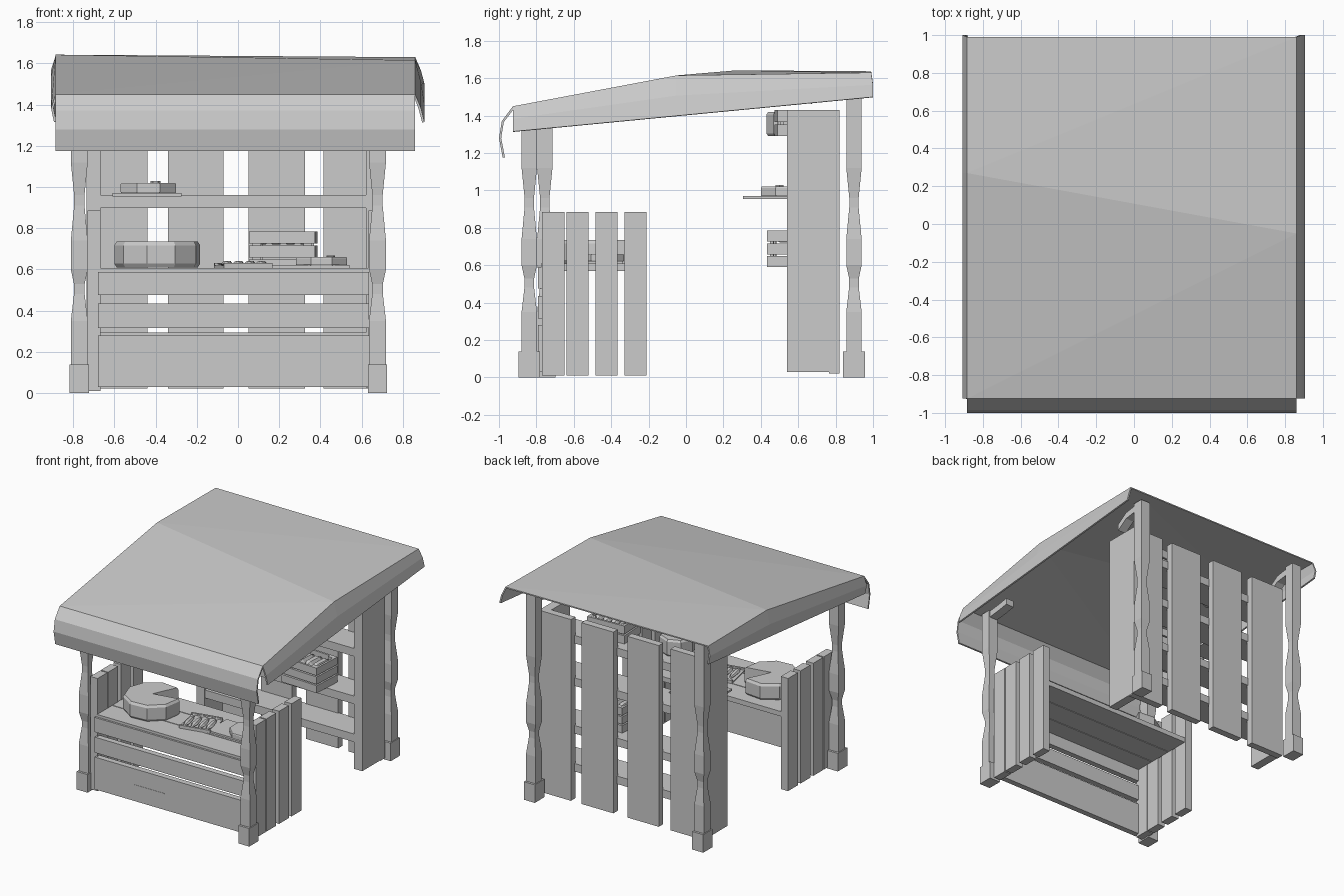
import bpy, bmesh, math
from mathutils import Vector, Matrix

if "Cube" in bpy.data.objects:
    bpy.data.objects.remove(bpy.data.objects["Cube"])


def mesh(name, verts, faces, fix=True):
    me = bpy.data.meshes.new(name)
    me.from_pydata(verts, [], faces)
    if fix:
        bm = bmesh.new()
        bm.from_mesh(me)
        bmesh.ops.recalc_face_normals(bm, faces=bm.faces)
        bm.to_mesh(me)
        bm.free()
    ob = bpy.data.objects.new(name, me)
    bpy.context.collection.objects.link(ob)
    return ob


def loft(name, rings):
    """Closed solid through a list of equal-length point rings."""
    n = len(rings[0])
    faces = [tuple(range(n)), tuple(range((len(rings) - 1) * n, len(rings) * n))]
    for i in range(len(rings) - 1):
        for j in range(n):
            k = (j + 1) % n
            faces.append((i * n + j, i * n + k, (i + 1) * n + k, (i + 1) * n + j))
    return mesh(name, [p for r in rings for p in r], faces)


def rect(cx, cy, z, hx, hy):
    return [(cx - hx, cy - hy, z), (cx + hx, cy - hy, z), (cx + hx, cy + hy, z), (cx - hx, cy + hy, z)]


def box(name, x0, x1, y0, y1, z0, z1):
    args = ((x0 + x1) / 2, (y0 + y1) / 2)
    h = ((x1 - x0) / 2, (y1 - y0) / 2)
    return loft(name, [rect(*args, z0, *h), rect(*args, z1, *h)])


def spin(objs, cx, cy, deg):
    """Turn parts about a vertical line."""
    m = Matrix.Translation((cx, cy, 0)) @ Matrix.Rotation(math.radians(deg), 4, 'Z') @ Matrix.Translation((-cx, -cy, 0))
    for o in objs:
        o.data.transform(m)


def wheel(name, cx, cy, z0, z1, r, a0=0, a1=360, n=8, bevel=0.01):
    """Low-poly cheese wheel, with a wedge missing when the sweep is under 360."""
    def ring(rad, z):
        full = a1 - a0 == 360
        pts = [] if full else [(cx, cy, z)]
        for i in range(n if full else n + 1):
            a = math.radians(a0 + (a1 - a0) * i / n)
            pts.append((cx + rad * math.cos(a), cy + rad * math.sin(a), z))
        return pts
    return loft(name, [ring(r - bevel, z0), ring(r, z0 + bevel * 1.5), ring(r, z1 - bevel * 1.5), ring(r - bevel, z1)])


# --- Cloth roof: uneven ridge, hanging sides and a curled front flap ---
rows = [(-0.925, 1.45, -0.925, 1.45), (0.27, 1.642, -0.05, 1.615), (0.99, 1.637, 0.99, 1.63)]
verts = []
for i, (yl, zl, yr, zr) in enumerate(rows):
    yl2, yr2 = (1.0, 1.0) if i == 2 else (yl, yr)
    bl, br = (1.315 + 0.096 * (y + 0.925) for y in (yl2, yr2))
    verts += [(-0.893, yl2, bl), (-0.907, yl2, (bl + zl) / 2), (-0.885, yl, zl),
              (0.86, yr, zr), (0.888, yr2, (br + zr) / 2), (0.905, yr2, br)]
faces = []
for i in range(2):
    for j in range(5):
        a, b, c, d = i * 6 + j, i * 6 + j + 1, i * 6 + j + 7, i * 6 + j + 6
        faces += [(a, b, c), (a, c, d)] if j == 2 else [(a, b, c, d)]
roof = mesh("roof_cloth", verts, faces, False)
flap_profile = [(-0.98, 1.175), (-1.0, 1.28), (-0.985, 1.37), (-0.925, 1.45)]
flap = mesh("roof_front_flap", [(x, y, z) for y, z in flap_profile for x in (-0.885, 0.86)],
            [(2 * i, 2 * i + 1, 2 * i + 3, 2 * i + 2) for i in range(3)], False)
for o in (roof, flap):
    s = o.modifiers.new("thickness", 'SOLIDIFY')
    s.thickness = 0.012
    s.offset = -1

# --- Carved posts with square feet and inward roof arms ---
profile = [(0.13, .041), (0.35, .041), (0.48, .026), (0.53, .026), (0.60, .041),
           (0.74, .041), (0.91, .025), (0.96, .025), (1.12, .041)]
for name, x, y, top in (("front_left", -0.77, -0.755, 1.45), ("front_right", 0.677, -0.838, 1.43),
                        ("back_left", -0.77, 0.898, 1.60), ("back_right", 0.677, 0.898, 1.60)):
    loft(name + "_post", [rect(x, y, z, w, w) for z, w in profile + [(top, .041)]])
    box(name + "_post_foot", x - 0.047, x + 0.047, y - 0.058, y + 0.058, 0, 0.14)
    d = 1 if y < 0 else -1
    path = [(0, -0.01), (0.14, 0.005 if d > 0 else -0.03), (0.23, 0.02 if d > 0 else -0.09)]
    loft(name + "_roof_arm", [[(x + u, y + d * p, top + q + v) for u, v in
                               ((-.035, -.05), (.035, -.05), (.035, 0), (-.035, 0))] for p, q in path])

# --- Counter: front boards, top boards, side boards ---
for i, (z0, z1) in enumerate(((0.03, 0.28), (0.315, 0.435), (0.475, 0.588))):
    box(f"counter_front_board_{i}", -0.68, 0.636, -0.79, -0.745, z0, z1)
box("counter_board_crack", -0.34, -0.08, -0.792, -0.788, 0.152, 0.158)
for i in range(3):
    y = -0.775 + i * 0.188
    box(f"counter_top_board_{i}", -0.672, 0.642, y, y + 0.182, 0.57, 0.608)
for i, (y0, y1) in enumerate(((-0.77, -0.65), (-0.64, -0.52), (-0.483, -0.365), (-0.33, -0.21))):
    box(f"counter_left_board_{i}", -0.73, -0.668, y0, y1, 0.01, 0.885)
    box(f"counter_right_board_{i}", 0.632, 0.692, y0, y1, 0.01, 0.885)

# --- Back shelf unit ---
box("shelf_left_panel", -0.735, -0.667, 0.54, 0.815, 0.028, 1.43)
box("shelf_right_panel", 0.62, 0.69, 0.54, 0.815, 0.028, 1.43)
for i, (x0, x1) in enumerate(((-0.733, -0.44), (-0.34, -0.07), (0.05, 0.325), (0.415, 0.688))):
    box(f"back_board_{i}", x0, x1, 0.765, 0.82, 0.022, 1.43)
for i, z in enumerate((0.295, 0.59, 0.96, 1.29)):
    box(f"shelf_{i}", -0.668, 0.64, 0.545, 0.775, z - 0.062, z)


# --- Slatted crate with loaves standing in it ---
def crate(name, x0, x1, y0, y1, z0, z1, n, deg):
    t, h = 0.016, (z1 - z0) / n
    parts = [box(name + "_floor", x0 + t, x1 - t, y0 + t, y1 - t, z0, z0 + t)]
    for i in range(n):
        a, b = z0 + i * h, z0 + (i + 0.85) * h
        for s, (p, q) in enumerate(((y0, y0 + t), (y1 - t, y1))):
            parts.append(box(f"{name}_long_slat_{i}_{s}", x0, x1, p, q, a, b))
        for s, (p, q) in enumerate(((x0, x0 + t), (x1 - t, x1))):
            parts.append(box(f"{name}_end_slat_{i}_{s}", p, q, y0 + t, y1 - t, a, b))
    for p in (x0 + t, x1 - 0.04 - t):
        for q in (y0 + t, y1 - 0.02 - t):
            parts.append(box(name + "_corner", p, p + 0.04, q, q + 0.02, z0, z1 - 0.01))
    for i in range(4):
        x = x0 + (x1 - x0) * (i + 0.8) / 4.6
        y = (y0 + y1) / 2
        parts.append(loft(f"{name}_loaf_{i}", [
            [(x + w * math.cos(k * math.pi / 3), y + u, z1 - 0.045 + w * math.sin(k * math.pi / 3))
             for k in range(6)] for u, w in ((-0.09, .012), (-0.05, .034), (0.05, .034), (0.09, .012))]))
    spin(parts, (x0 + x1) / 2, (y0 + y1) / 2, deg)


crate("shelf_crate", 0.06, 0.38, 0.44, 0.68, 0.59, 0.795, 3, -3)
crate("top_crate", 0.05, 0.36, 0.48, 0.70, 1.29, 1.44, 2, 3)

# --- Cheeses and boards ---
wheel("counter_cheese", -0.39, -0.49, 0.61, 0.735, 0.21, 65, 370, 8, 0.012)
box("shelf_cheese_board", -0.61, -0.275, 0.305, 0.60, 0.955, 0.97)
wheel("shelf_cheese", -0.435, 0.535, 0.97, 1.02, 0.145, 22.5, 382.5, 8, 0.004)
wheel("shelf_cheese_knob", -0.40, 0.50, 1.018, 1.03, 0.025, n=6, bevel=0.003)
wheel("top_shelf_cheese", -0.32, 0.56, 1.29, 1.42, 0.13, n=8)
box("counter_cutting_board", 0.14, 0.54, -0.57, -0.34, 0.606, 0.622)
wheel("counter_small_cheese", 0.405, -0.455, 0.62, 0.66, 0.135, 22.5, 382.5, 8, 0.004)
wheel("counter_small_cheese_knob", 0.45, -0.46, 0.658, 0.668, 0.022, n=6, bevel=0.003)

# --- Tray of fish on the counter ---
cx, cy = 0.025, -0.49
tray = [box("fish_tray", cx - .12, cx + .12, cy - .11, cy + .11, 0.606, 0.618)]
for s in (-1, 1):
    tray.append(box("fish_tray_rim", cx - .12, cx + .12, cy + s * .11 - .008, cy + s * .11 + .008, 0.606, 0.632))
for i in range(4):
    x = cx - 0.085 + i * 0.057
    tray.append(loft(f"fish_{i}", [
        [(x + w * math.cos(k * math.pi / 3), cy + u, 0.627 + h * math.sin(k * math.pi / 3)) for k in range(6)]
        for u, w, h in ((-.10, .006, .004), (-.05, .024, .016), (.02, .020, .014), (.07, .006, .006), (.10, .022, .004))]))
spin(tray, cx, cy, 12)
